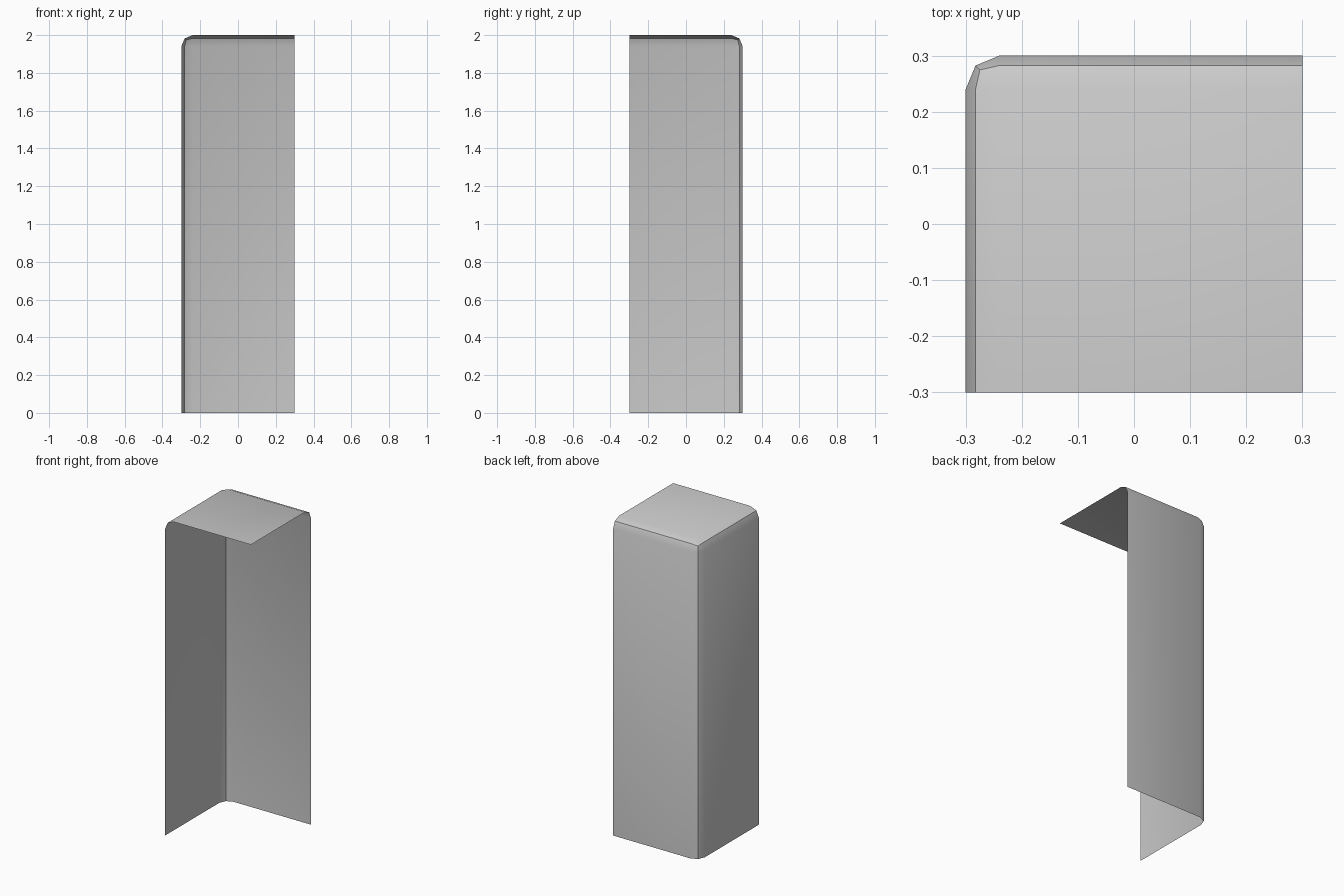
import bpy, bmesh
from math import radians
from mathutils import Matrix, Vector

if "Cube" in bpy.data.objects:
    bpy.data.objects.remove(bpy.data.objects["Cube"])

# Tall box, 0.6 x 0.6 x 2, standing on the ground
bm = bmesh.new()
bmesh.ops.create_cube(bm, size=1, matrix=Matrix.Translation((0, 0, 1)) @ Matrix.Diagonal((0.6, 0.6, 2, 1)))

# Round the three edges meeting at the back left top corner
corner = min(bm.verts, key=lambda v: (v.co - Vector((-0.3, 0.3, 2))).length)
bmesh.ops.bevel(bm, geom=list(corner.link_edges), offset=0.06, offset_type='OFFSET',
                segments=2, profile=0.5, affect='EDGES')
bm.normal_update()

# Leave the right, front and bottom open
open_sides = [Vector((1, 0, 0)), Vector((0, -1, 0)), Vector((0, 0, -1))]
bmesh.ops.delete(bm, geom=[f for f in bm.faces if any(f.normal.dot(d) > 0.99 for d in open_sides)],
                 context='FACES')

mesh = bpy.data.meshes.new("corner_shell")
bm.to_mesh(mesh)
bm.free()
shell = bpy.data.objects.new("corner_shell", mesh)
bpy.context.collection.objects.link(shell)

# Smooth the bevels but keep their middle crease
bpy.context.view_layer.objects.active = shell
shell.select_set(True)
bpy.ops.object.shade_smooth_by_angle(angle=radians(30))
